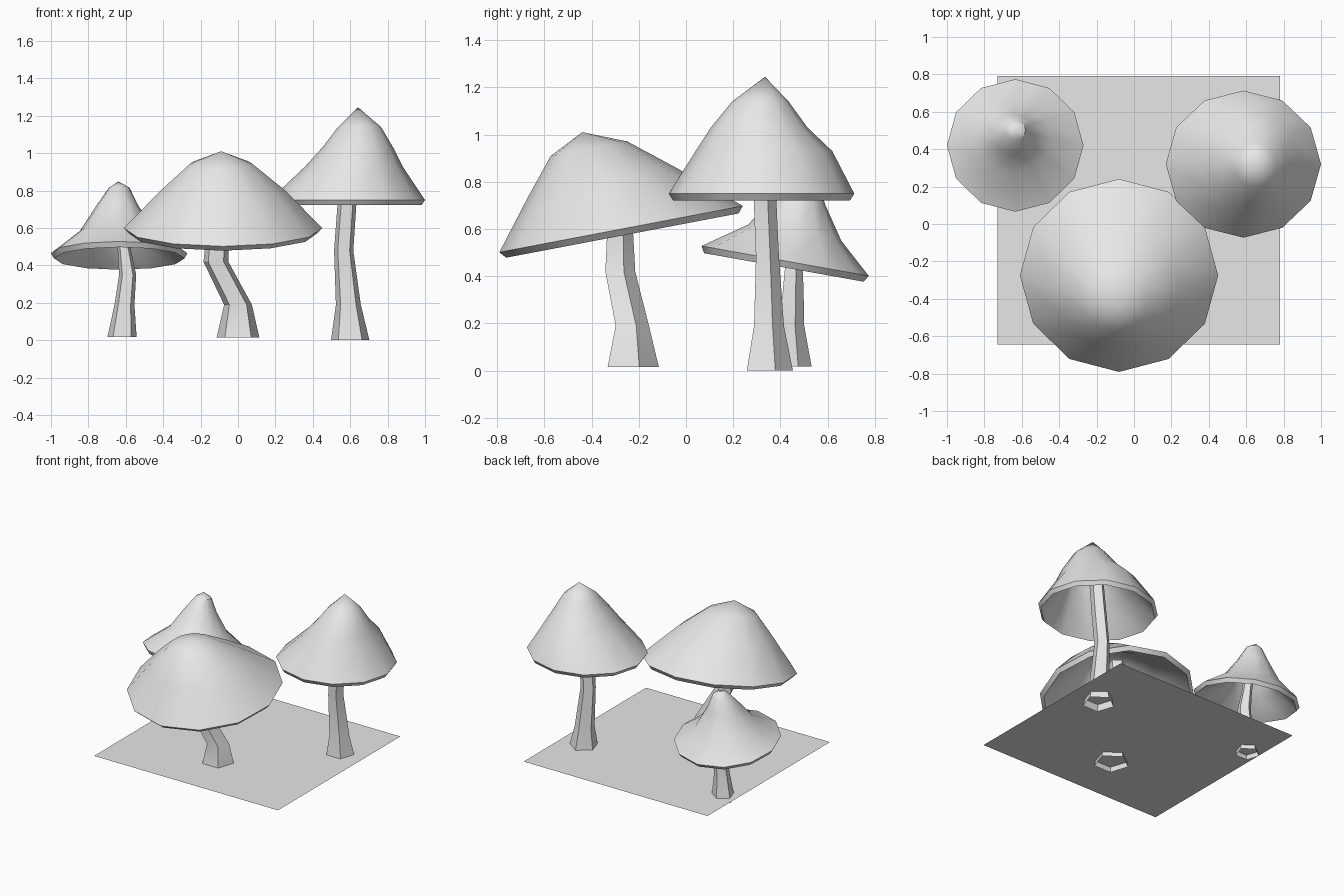
import bpy
import bmesh
from math import sin, cos, pi, radians
from mathutils import Matrix, Vector

cube = bpy.data.objects.get("Cube")
if cube:
    bpy.data.objects.remove(cube)

grey = bpy.data.materials.new("pale_grey")
grey.use_nodes = True
grey.diffuse_color = (0.8, 0.8, 0.8, 1)
grey.node_tree.nodes["Principled BSDF"].inputs["Base Color"].default_value = (0.8, 0.8, 0.8, 1)


def add_ring(bm, centre, rx, ry, sides):
    """Polygon ring with one corner pointing to +y."""
    angles = [pi / 2 + 2 * pi * i / sides for i in range(sides)]
    return [bm.verts.new(Vector(centre) + Vector((rx * cos(a), ry * sin(a), 0))) for a in angles]


def bridge(bm, low, high):
    n = len(low)
    for i in range(n):
        j = (i + 1) % n
        bm.faces.new((low[i], low[j], high[j], high[i]))


def fan(bm, ring, tip):
    n = len(ring)
    for i in range(n):
        bm.faces.new((ring[i], ring[(i + 1) % n], tip))


def finish(bm, name, angle):
    bmesh.ops.recalc_face_normals(bm, faces=bm.faces)
    mesh = bpy.data.meshes.new(name)
    bm.to_mesh(mesh)
    bm.free()
    mesh.materials.append(grey)
    mesh.shade_smooth()
    mesh.set_sharp_from_angle(angle=radians(angle))
    obj = bpy.data.objects.new(name, mesh)
    bpy.context.collection.objects.link(obj)
    return obj


def make_cap(name, location, tilt, rings, apex):
    """Hollow twelve-sided cap; each ring is (x, y, height, rx, ry)."""
    bm = bmesh.new()
    outer = [add_ring(bm, (x, y, h), rx, ry, 12) for x, y, h, rx, ry in rings]
    inner = []
    for k, (x, y, h, rx, ry) in enumerate(rings):
        shrink, drop = (0.955, 0.028) if k == 0 else (0.9, 0.04)
        inner.append(add_ring(bm, (x, y, h - drop), rx * shrink, ry * shrink, 12))
    for shell in (outer, inner):
        for low, high in zip(shell, shell[1:]):
            bridge(bm, low, high)
    # Rim band joins the two shells
    bridge(bm, inner[0], outer[0])
    fan(bm, outer[-1], bm.verts.new(apex))
    fan(bm, inner[-1], bm.verts.new(Vector(apex) - Vector((0, 0, 0.05))))
    bm.transform(Matrix.Translation(location) @ Matrix.Rotation(tilt, 4, "X"))
    finish(bm, name, 32)


def make_stem(name, sections):
    """Five-sided crooked stem, open below; each section is (x, y, z, radius)."""
    bm = bmesh.new()
    rings = [add_ring(bm, (x, y, z), r, r, 5) for x, y, z, r in sections]
    for low, high in zip(rings, rings[1:]):
        bridge(bm, low, high)
    bm.faces.new(rings[-1])
    finish(bm, name, 30)


# Wide front mushroom, leaning forward
make_cap("wide_cap", (-0.08, -0.275, 0.6), 0.188,
         [(0, 0, 0, 0.53, 0.525), (0, -0.04, 0.21, 0.335, 0.32),
          (-0.01, -0.07, 0.36, 0.17, 0.165)], (-0.01, -0.085, 0.434))
make_stem("wide_stem",
          [(0, -0.235, 0.015, 0.12), (0, -0.235, 0.19, 0.078),
           (-0.118, -0.285, 0.42, 0.07), (-0.107, -0.285, 0.6, 0.06),
           (-0.1, -0.3, 0.86, 0.055)])

# Small flared mushroom, leaning backward
make_cap("small_cap", (-0.635, 0.42, 0.465), -0.177,
         [(0, 0, 0, 0.365, 0.36), (-0.01, 0.02, 0.125, 0.2, 0.2),
          (-0.01, 0.015, 0.265, 0.11, 0.11), (0, 0.02, 0.36, 0.055, 0.055)],
         (-0.005, 0.026, 0.394))
make_stem("small_stem",
          [(-0.62, 0.45, 0.018, 0.082), (-0.607, 0.445, 0.19, 0.056),
           (-0.59, 0.45, 0.35, 0.048), (-0.61, 0.455, 0.5, 0.036),
           (-0.625, 0.47, 0.7, 0.035)])

# Tall upright mushroom
make_cap("tall_cap", (0.585, 0.32, 0.75), 0,
         [(0, 0, 0, 0.415, 0.393), (0.035, 0.01, 0.18, 0.26, 0.29),
          (0.055, -0.01, 0.28, 0.19, 0.205), (0.065, -0.005, 0.39, 0.115, 0.12)],
         (0.057, 0.015, 0.495))
make_stem("tall_stem",
          [(0.6, 0.345, 0, 0.108), (0.59, 0.345, 0.19, 0.07),
           (0.565, 0.34, 0.48, 0.054), (0.582, 0.33, 0.72, 0.053),
           (0.6, 0.32, 1.0, 0.05)])

# Flat ground sheet, with the stem feet poking through
bm = bmesh.new()
corners = [(-0.73, -0.645), (0.78, -0.645), (0.78, 0.79), (-0.73, 0.79)]
bm.faces.new([bm.verts.new((x, y, 0.05)) for x, y in corners])
finish(bm, "ground_sheet", 30)
